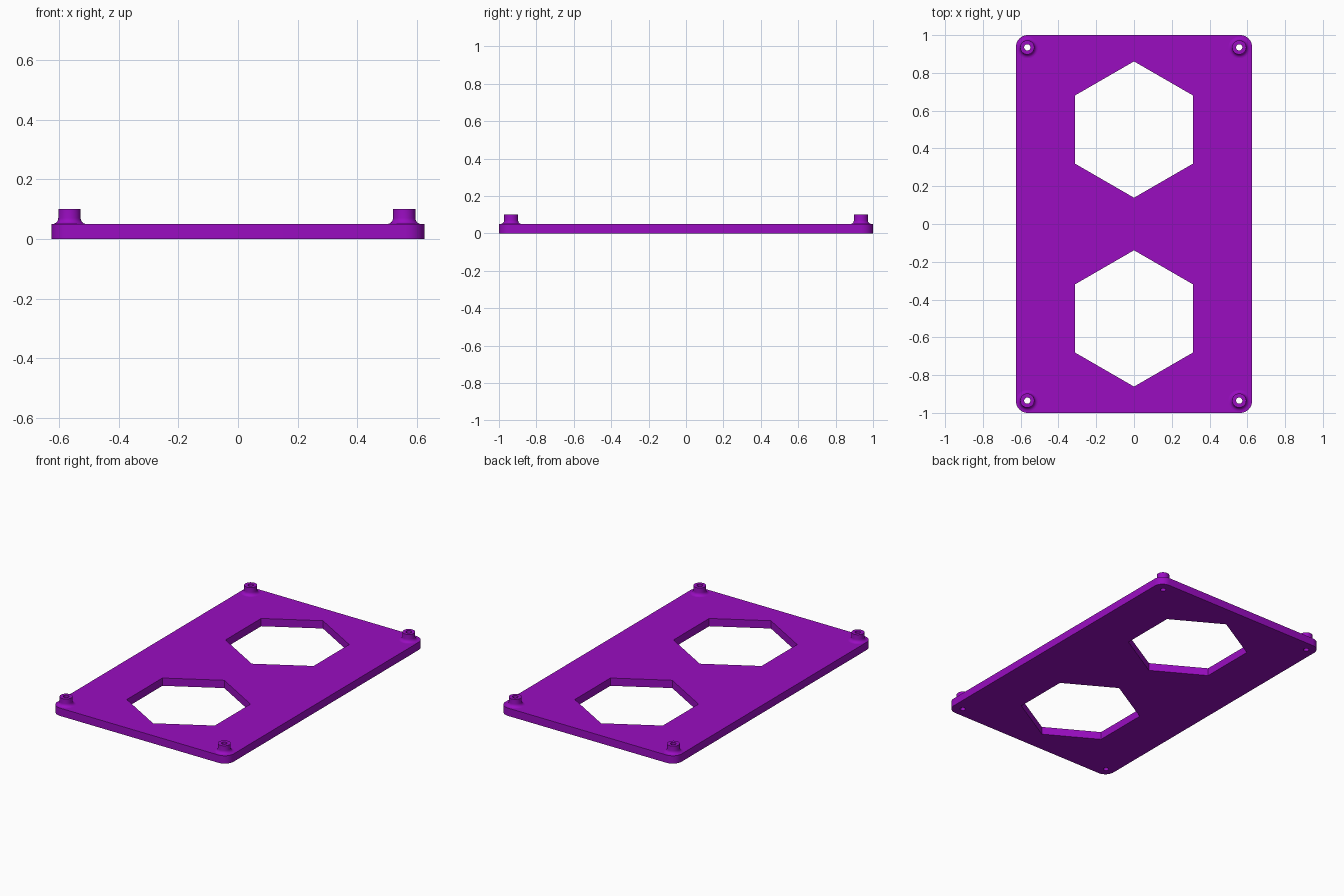
import bpy, bmesh, math

if "Cube" in bpy.data.objects:
    bpy.data.objects.remove(bpy.data.objects["Cube"])

THICK, TOP = 0.05, 0.10
HOLE_R, POST_R, FILLET = 0.0165, 0.0375, 0.02
SEG = 32
posts = [(x, y) for x in (-0.565, 0.557) for y in (-0.935, 0.935)]

purple = bpy.data.materials.new("purple")
purple.diffuse_color = (0.32, 0.004, 0.53, 1)
purple.use_nodes = True
purple.node_tree.nodes["Principled BSDF"].inputs["Base Color"].default_value = purple.diffuse_color


def ring(cx, cy, r, n, start=0.0):
    return [(cx + r * math.cos(start + 2 * math.pi * i / n),
             cy + r * math.sin(start + 2 * math.pi * i / n)) for i in range(n)]


def finish(obj):
    obj.data.materials.clear()
    obj.data.materials.append(purple)
    bpy.ops.object.select_all(action='DESELECT')
    obj.select_set(True)
    bpy.context.view_layer.objects.active = obj
    bpy.ops.object.shade_smooth_by_angle(angle=math.radians(30))


# Plate: rounded rectangle with two hexagonal windows and four screw holes
R, W, H, N = 0.0625, 0.625, 1.0, 10
outline = []
for k, (sx, sy) in enumerate([(1, 1), (-1, 1), (-1, -1), (1, -1)]):
    for i in range(N + 1):
        a = math.pi / 2 * (k + i / N)
        outline.append((sx * (W - R) + R * math.cos(a), sy * (H - R) + R * math.sin(a)))
loops = [outline]
loops += [ring(0, y, 0.3125 / math.cos(math.pi / 6), 6, math.pi / 2) for y in (-0.5, 0.5)]
loops += [ring(x, y, HOLE_R, SEG) for x, y in posts]

curve = bpy.data.curves.new("plate_outline", 'CURVE')
curve.dimensions = '2D'
curve.fill_mode = 'BOTH'
curve.extrude = THICK / 2
for pts in loops:
    s = curve.splines.new('POLY')
    s.points.add(len(pts) - 1)
    for p, (x, y) in zip(s.points, pts):
        p.co = (x, y, 0, 1)
    s.use_cyclic_u = True
plate = bpy.data.objects.new("plate", curve)
bpy.context.collection.objects.link(plate)
plate.location.z = THICK / 2
bpy.context.view_layer.objects.active = plate
plate.select_set(True)
bpy.ops.object.convert(target='MESH')
plate = bpy.context.view_layer.objects.active
bm = bmesh.new()
bm.from_mesh(plate.data)
bmesh.ops.remove_doubles(bm, verts=bm.verts, dist=1e-5)
bmesh.ops.recalc_face_normals(bm, faces=bm.faces)
bm.to_mesh(plate.data)
bm.free()
finish(plate)

# Standoffs: hollow posts with a filleted foot
profile = [(HOLE_R, THICK), (HOLE_R, TOP), (POST_R, TOP)]
for i in range(7):
    a = math.pi / 2 * i / 6
    profile.append((POST_R + FILLET * (1 - math.cos(a)), THICK + FILLET * (1 - math.sin(a))))
for n, (x, y) in enumerate(posts):
    bm = bmesh.new()
    rows = [[bm.verts.new((px, py, z)) for px, py in ring(0, 0, r, SEG)] for r, z in profile]
    for lo, hi in zip(rows, rows[1:]):
        for i in range(SEG):
            j = (i + 1) % SEG
            bm.faces.new((lo[i], hi[i], hi[j], lo[j]))
    # Orient outward: the flat rim must face up
    bm.normal_update()
    rim = next(f for f in bm.faces if all(abs(v.co.z - TOP) < 1e-6 for v in f.verts))
    if rim.normal.z < 0:
        bmesh.ops.reverse_faces(bm, faces=bm.faces)
    mesh = bpy.data.meshes.new("standoff")
    bm.to_mesh(mesh)
    bm.free()
    post = bpy.data.objects.new(f"standoff_{n + 1}", mesh)
    post.location = (x, y, 0)
    bpy.context.collection.objects.link(post)
    finish(post)
